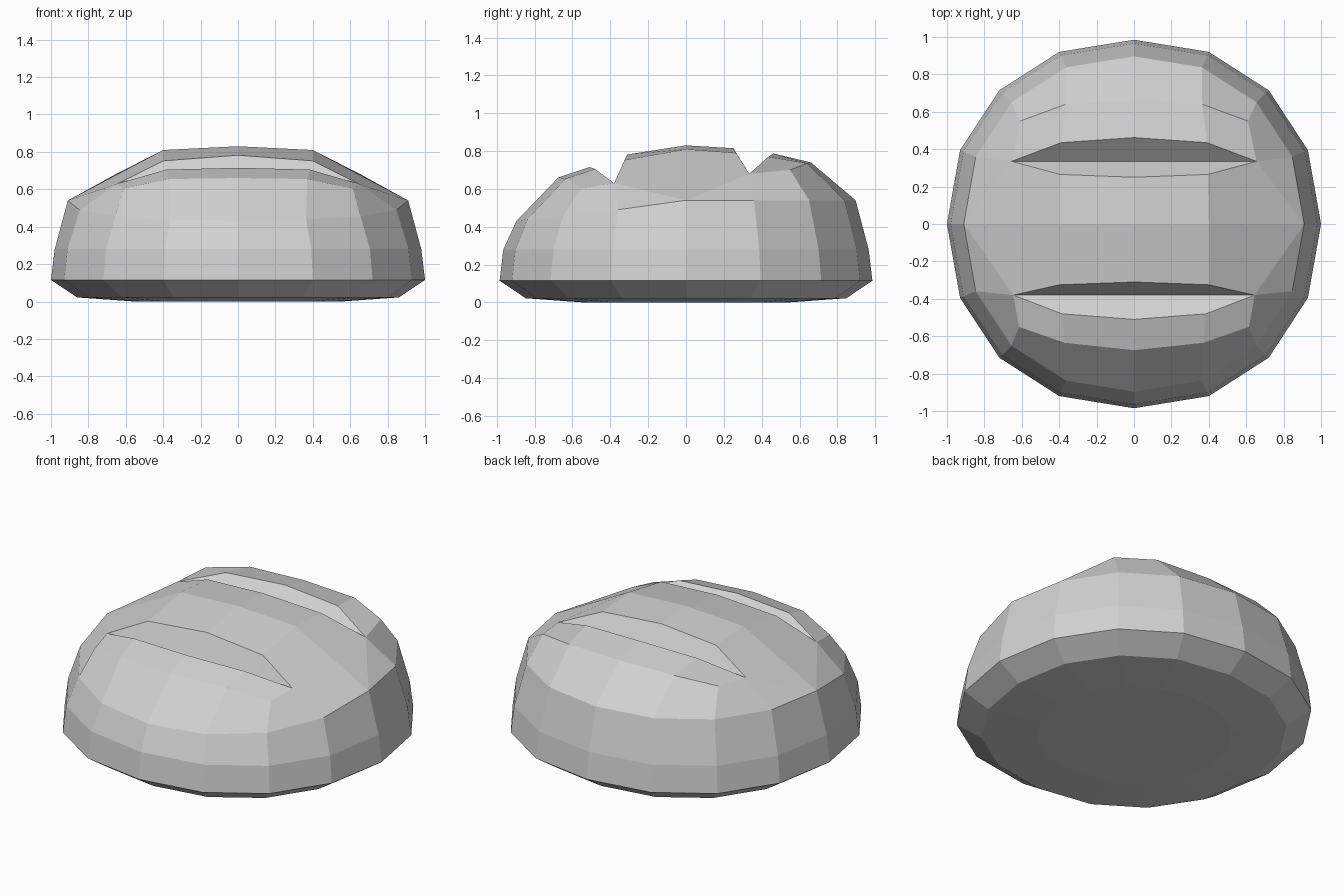
import bpy
import bmesh

old = bpy.data.objects.get("Cube")
if old:
    bpy.data.objects.remove(old, do_unlink=True)

# One plain crust colour
crust = bpy.data.materials.new("pale grey crust")
crust.use_nodes = True
tone = (0.64, 0.64, 0.64, 1)
crust.diffuse_color = tone
crust.node_tree.nodes["Principled BSDF"].inputs["Base Color"].default_value = tone

bm = bmesh.new()

# Quarter outline of the sixteen-sided loaf, from the middle of the front to the side
QUARTER = [(0, 0.985), (0.4, 0.92), (0.72, 0.715), (0.93, 0.395), (1, 0)]
OUTLINE = [(x, -y) for x, y in QUARTER] + QUARTER[-2::-1]


def row(*points):
    return [bm.verts.new(p) for p in points]


def ring(scale, heights):
    return row(*[(x * scale, y * scale, z) for (x, y), z in zip(OUTLINE, heights)])


def face(*verts):
    unique = list(dict.fromkeys(verts))
    if len(unique) > 2:
        bm.faces.new(unique)


def strip(a, b):
    """Bridge two rows of equal length; shared end points give triangles."""
    for i in range(len(a) - 1):
        face(a[i], a[i + 1], b[i + 1], b[i])


# Underside and lower wall, right half only
levels = [(0.55, 0.0), (0.86, 0.022), (1.0, 0.115), (0.98, 0.28)]
rings = [ring(s, [z] * len(OUTLINE)) for s, z in levels]
shoulder = ring(0.91, [0.43, 0.44, 0.455, 0.49] + [0.54] * 5)
rings.append(shoulder)
face(*rings[0])
for lower, upper in zip(rings, rings[1:]):
    strip(lower, upper)
side = shoulder[4]


def slash(y, z, reach, front_lip, back_lip):
    """V-shaped score: front lip, straight valley and back lip meeting at the tip."""
    tip = row((reach, y, z))
    valley = row((0, y, z), (0.4, y, z)) + tip
    return row(*front_lip) + tip, valley, row(*back_lip) + tip


# Crown rows, running from front to back
front_brow = row((0, -0.675, 0.66), (0.37, -0.635, 0.655), (0.615, -0.55, 0.605))
front_slash = slash(-0.38, 0.63, 0.645,
                    [(0, -0.51, 0.715), (0.385, -0.48, 0.705)],
                    [(0, -0.31, 0.782), (0.4, -0.325, 0.752)])
ridge = row((0, 0, 0.83), (0.4, 0, 0.81)) + [side]
back_slash = slash(0.335, 0.68, 0.655,
                   [(0, 0.25, 0.815), (0.395, 0.265, 0.79)],
                   [(0, 0.462, 0.787), (0.39, 0.435, 0.77)])
back_brow = row((0, 0.66, 0.74), (0.365, 0.64, 0.735), (0.61, 0.55, 0.7))

crown = [shoulder[:3], front_brow, *front_slash, ridge,
         *back_slash, back_brow, shoulder[:5:-1]]
for a, b in zip(crown, crown[1:]):
    strip(a, b)

# Flanks between the crown and the shoulder
front_tip, back_tip = front_slash[0][-1], back_slash[0][-1]
face(shoulder[2], shoulder[3], front_tip, front_brow[-1])
face(shoulder[3], side, front_tip)
face(side, shoulder[5], back_tip)
face(shoulder[5], shoulder[6], back_brow[-1], back_tip)

# Mirror to the other half and weld the middle seam
copy = bmesh.ops.duplicate(bm, geom=bm.verts[:] + bm.edges[:] + bm.faces[:])["geom"]
for v in copy:
    if isinstance(v, bmesh.types.BMVert):
        v.co.x = -v.co.x
bmesh.ops.remove_doubles(bm, verts=bm.verts[:], dist=0.0005)
bmesh.ops.recalc_face_normals(bm, faces=bm.faces[:])

mesh = bpy.data.meshes.new("bread_roll")
bm.to_mesh(mesh)
bm.free()
mesh.materials.append(crust)
bpy.context.collection.objects.link(bpy.data.objects.new("bread_roll", mesh))
